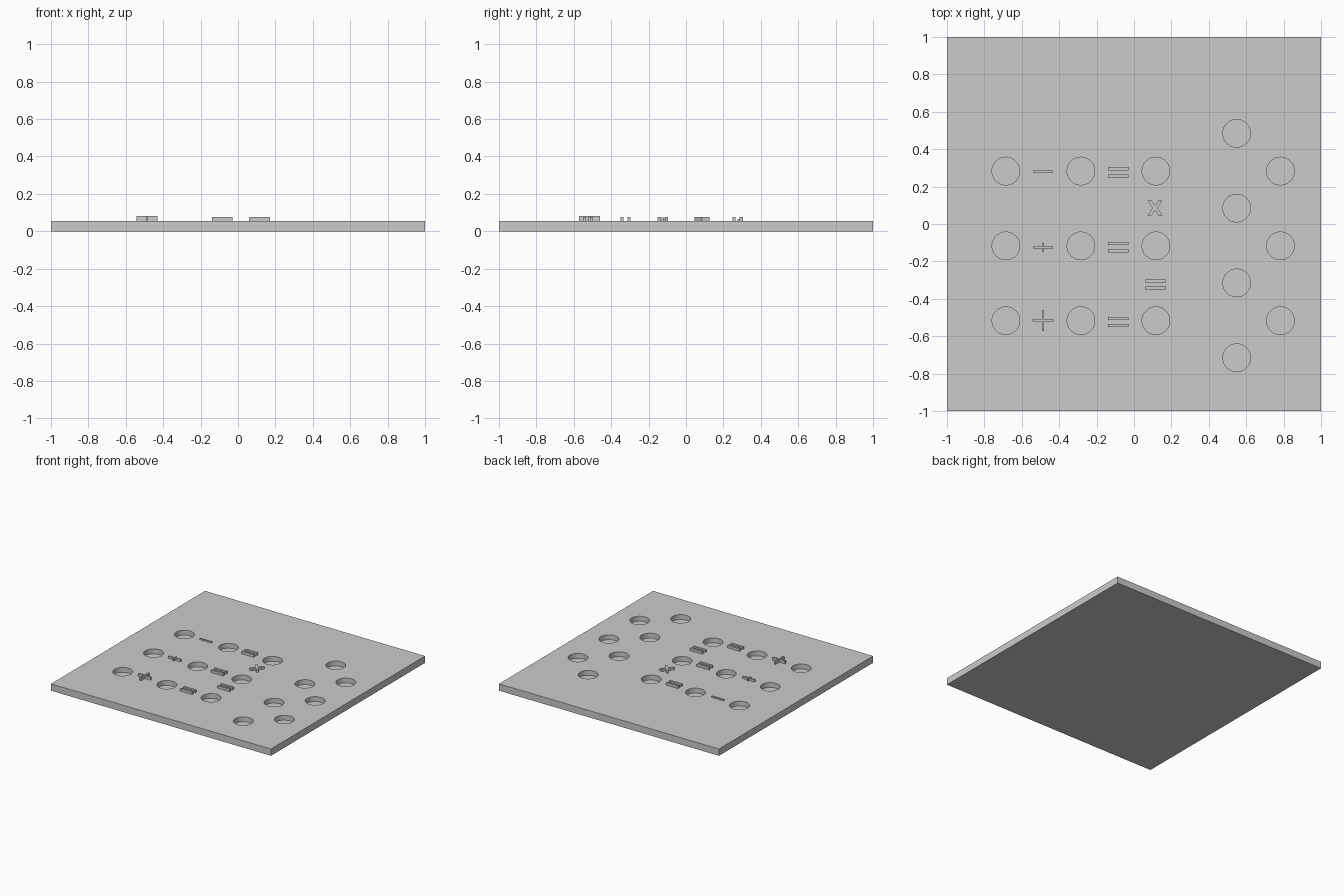
import bpy, bmesh
from mathutils import Matrix

if "Cube" in bpy.data.objects:
    bpy.data.objects.remove(bpy.data.objects["Cube"])

TOP = 0.056      # plate thickness
HOLE_R = 0.074
HOLE_DEPTH = 0.04
SYM = 0.079      # top of raised signs


def make_object(name, bm):
    bmesh.ops.recalc_face_normals(bm, faces=bm.faces)
    me = bpy.data.meshes.new(name)
    bm.to_mesh(me)
    bm.free()
    ob = bpy.data.objects.new(name, me)
    bpy.context.collection.objects.link(ob)
    return ob


def add_prism(bm, pts, z0, z1):
    low = [bm.verts.new((x, y, z0)) for x, y in pts]
    high = [bm.verts.new((x, y, z1)) for x, y in pts]
    bm.faces.new(low[::-1])
    bm.faces.new(high)
    for i in range(len(pts)):
        j = (i + 1) % len(pts)
        bm.faces.new((low[i], low[j], high[j], high[i]))


def rect(cx, cy, w, h):
    return [(cx + sx * w / 2, cy + sy * h / 2)
            for sx, sy in ((-1, -1), (1, -1), (1, 1), (-1, 1))]


def sign(name, outlines, z1=SYM):
    bm = bmesh.new()
    for pts in outlines:
        add_prism(bm, pts, TOP, z1)
    return make_object(name, bm)


# plate
bm = bmesh.new()
add_prism(bm, rect(0, 0, 2, 2), 0, TOP)
plate = make_object("board", bm)

# round pockets: equation grid plus two storage columns
rows = (0.283, -0.117, -0.517)
holes = [(x, y) for x in (-0.685, -0.284, 0.117, 0.783) for y in rows]
holes += [(0.549, y) for y in (0.485, 0.085, -0.315, -0.715)]
bm = bmesh.new()
for x, y in holes:
    bmesh.ops.create_cone(bm, cap_ends=True, segments=64, radius1=HOLE_R,
                          radius2=HOLE_R, depth=0.1,
                          matrix=Matrix.Translation((x, y, TOP - HOLE_DEPTH + 0.05)))
cutter = make_object("pocket_cutter", bm)
cutter.hide_render = True
mod = plate.modifiers.new("pockets", 'BOOLEAN')
mod.operation = 'DIFFERENCE'
mod.object = cutter
mod.solver = 'EXACT'
bpy.context.view_layer.objects.active = plate
plate.select_set(True)
bpy.ops.object.modifier_apply(modifier=mod.name)
bpy.data.objects.remove(cutter)
bpy.ops.object.shade_smooth_by_angle()

# equals signs
for i, (x, y) in enumerate([(-0.085, r - 0.007) for r in rows] + [(0.115, -0.323)]):
    sign(f"equals_sign_{i + 1}", [rect(x, y + s * 0.019, 0.11, 0.017) for s in (-1, 1)], 0.077)

# minus sign
sx = -0.487
sign("minus_sign", [rect(sx, 0.28, 0.108, 0.011)], 0.066)

# divide sign: bar and two dots
sign("divide_sign", [rect(sx, -0.124, 0.108, 0.012)]
     + [rect(sx, -0.124 + s * 0.016, 0.012, 0.012) for s in (-1, 1)], 0.075)

# plus sign as one outline
a, b = 0.056, 0.006
cy = -0.516
cross = [(-b, -a), (b, -a), (b, -b), (a, -b), (a, b), (b, b),
         (b, a), (-b, a), (-b, b), (-a, b), (-a, -b), (-b, -b)]
sign("plus_sign", [[(sx + x, cy + y) for x, y in cross]], 0.081)

# times sign as one outline with flat-cut ends
k, n, h, m = 0.040, 0.018, 0.040, 0.014
times = [(-k, -h), (-n, -h), (0, -0.013), (n, -h), (k, -h), (m, 0),
         (k, h), (n, h), (0, 0.013), (-n, h), (-k, h), (-m, 0)]
sign("times_sign", [[(0.112 + x, 0.086 + y) for x, y in times]], 0.076)
